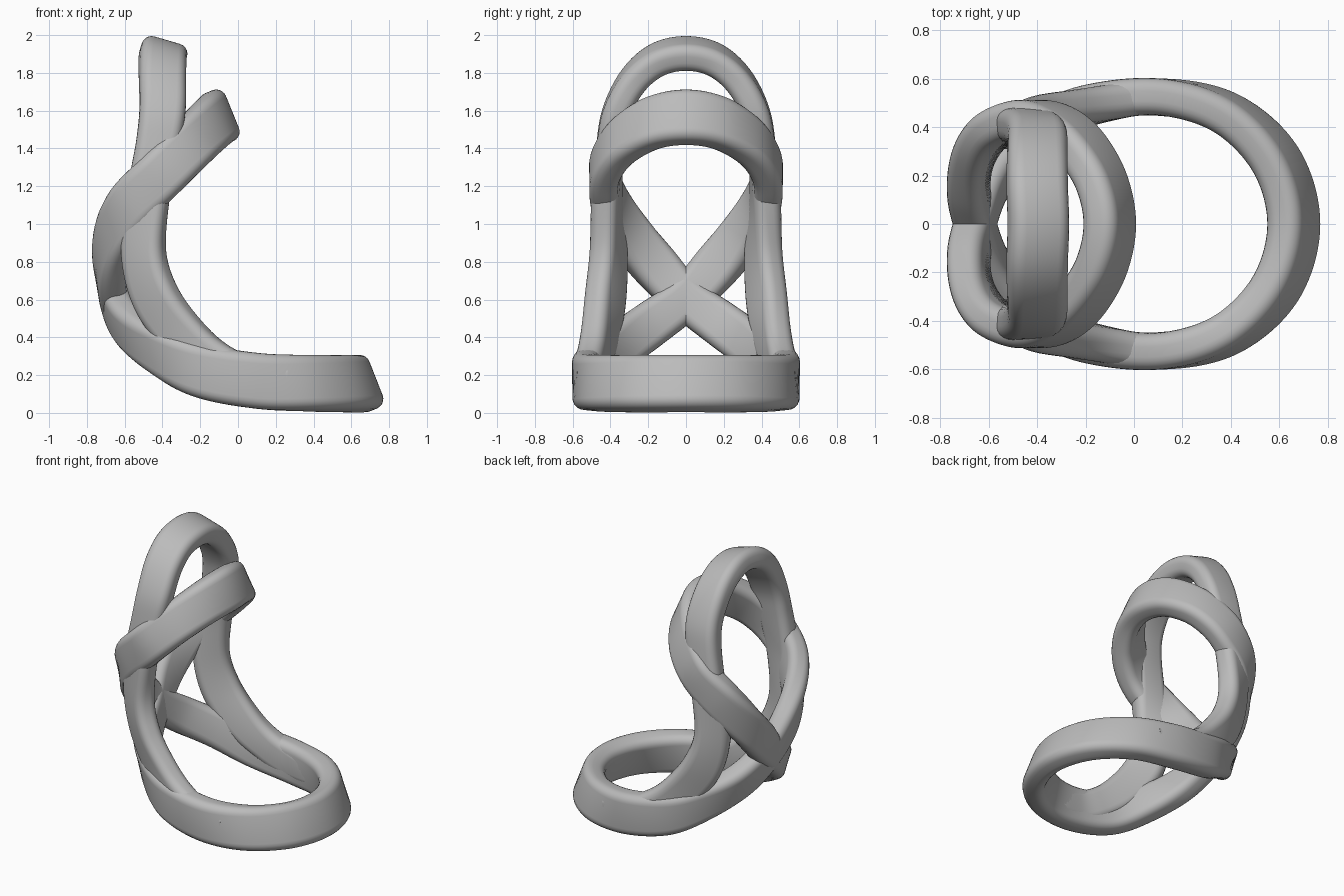
import bpy, bmesh, math
from mathutils import Vector

cube = bpy.data.objects.get("Cube")
if cube:
    bpy.data.objects.remove(cube, do_unlink=True)

grey = bpy.data.materials.new("plain grey")
grey.use_nodes = True
colour = (0.5, 0.5, 0.5, 1)
grey.diffuse_color = colour
grey.node_tree.nodes["Principled BSDF"].inputs["Base Color"].default_value = colour


def mirrored(half, closed):
    """Complete a half path across the y = 0 plane."""
    back = [((x, -y, z), (a, -b, c)) for (x, y, z), (a, b, c) in reversed(half)]
    return half + (back[1:-1] if closed else back[1:])


def spline(values, closed, steps):
    """Catmull-Rom curve through a list of vectors."""
    n = len(values)
    pick = (lambda i: values[i % n]) if closed else (lambda i: values[max(0, min(n - 1, i))])
    out = []
    for i in range(n if closed else n - 1):
        p0, p1, p2, p3 = (pick(i + k) for k in (-1, 0, 1, 2))
        for s in range(steps):
            t = s / steps
            out.append(0.5 * (2 * p1 + (p2 - p0) * t + (2 * p0 - 5 * p1 + 4 * p2 - p3) * t * t
                              + (3 * p1 - p0 - 3 * p2 + p3) * t ** 3))
    if not closed:
        out.append(values[-1].copy())
    return out


def section(w, h, r, seg=5):
    """Rounded rectangle, w and h are half sizes."""
    pts = []
    for k, (sx, sy) in enumerate(((1, 1), (-1, 1), (-1, -1), (1, -1))):
        for s in range(seg + 1):
            a = (k + s / seg) * math.pi / 2
            pts.append((sx * (w - r) + r * math.cos(a), sy * (h - r) + r * math.sin(a)))
    return pts


def band(name, half, closed, thick, radius, steps=10):
    """Sweep the section; each path entry is a centre and a half-width vector."""
    path = mirrored(half, closed)
    centres = spline([Vector(p) for p, w in path], closed, steps)
    widths = spline([Vector(w) for p, w in path], closed, steps)
    n = len(centres)
    bm = bmesh.new()
    rings = []
    for i in range(n):
        if closed:
            tangent = centres[(i + 1) % n] - centres[i - 1]
        else:
            tangent = centres[min(i + 1, n - 1)] - centres[max(i - 1, 0)]
        tangent.normalize()
        size = widths[i].length
        wide = (widths[i] - tangent * widths[i].dot(tangent)).normalized()
        normal = tangent.cross(wide)
        rings.append([bm.verts.new(centres[i] + wide * u + normal * v)
                      for u, v in section(size, thick, radius)])
    m = len(rings[0])
    for i in range(n if closed else n - 1):
        a, b = rings[i], rings[(i + 1) % n]
        for j in range(m):
            k = (j + 1) % m
            bm.faces.new((a[j], a[k], b[k], b[j]))
    if not closed:
        bm.faces.new(rings[0])
        bm.faces.new(rings[-1])
    bmesh.ops.recalc_face_normals(bm, faces=bm.faces)
    mesh = bpy.data.meshes.new(name)
    bm.to_mesh(mesh)
    bm.free()
    mesh.materials.append(grey)
    obj = bpy.data.objects.new(name, mesh)
    bpy.context.collection.objects.link(obj)
    bpy.ops.object.select_all(action="DESELECT")
    obj.select_set(True)
    bpy.context.view_layer.objects.active = obj
    bpy.ops.object.shade_smooth_by_angle(angle=math.radians(40))
    return obj


# Base ring that crosses over at the back and returns as the front hoop
crossed_loop = [
    ((.66, 0, .155), (-.055, 0, .14)),
    ((.585, .265, .155), (-.045, -.02, .142)),
    ((.38, .457, .157), (-.02, -.02, .145)),
    ((.1, .525, .17), (0, 0, .147)),
    ((-.2, .49, .225), (0, .01, .14)),
    ((-.42, .375, .335), (.01, .04, .12)),
    ((-.58, .2, .46), (0, .07, .10)),
    ((-.655, 0, .607), (-.005, .08, .08)),
    ((-.68, -.165, .78), (-.03, .08, .09)),
    ((-.645, -.305, .95), (-.06, .05, .10)),
    ((-.56, -.4, 1.105), (-.085, .025, .10)),
    ((-.43, -.436, 1.24), (-.09, 0, .10)),
    ((-.325, -.408, 1.345), (-.085, 0, .105)),
    ((-.225, -.325, 1.447), (-.075, 0, .115)),
    ((-.135, -.175, 1.535), (-.06, 0, .128)),
    ((-.10, 0, 1.565), (-.055, 0, .135)),
]
band("crossed_loop", crossed_loop, True, .076, .055)

# Legs that leave the base ring and join in the tall rear arch
rear_arch = [
    ((.25, .506, .16), (0, 0, .1)),
    ((.05, .522, .187), (.005, 0, .115)),
    ((-.1, .5, .252), (.03, .01, .11)),
    ((-.27, .462, .385), (.075, .04, .09)),
    ((-.43, .427, .6), (.1, .065, .05)),
    ((-.5, .41, .85), (.106, .055, 0)),
    ((-.475, .418, 1.15), (.11, .02, -.01)),
    ((-.425, .4, 1.42), (.115, 0, -.015)),
    ((-.4, .365, 1.6), (.12, 0, -.02)),
    ((-.4, .275, 1.765), (.12, 0, -.03)),
    ((-.4, .15, 1.87), (.12, 0, -.035)),
    ((-.395, 0, 1.903), (.12, 0, -.035)),
]
band("rear_arch", rear_arch, False, .073, .055)
